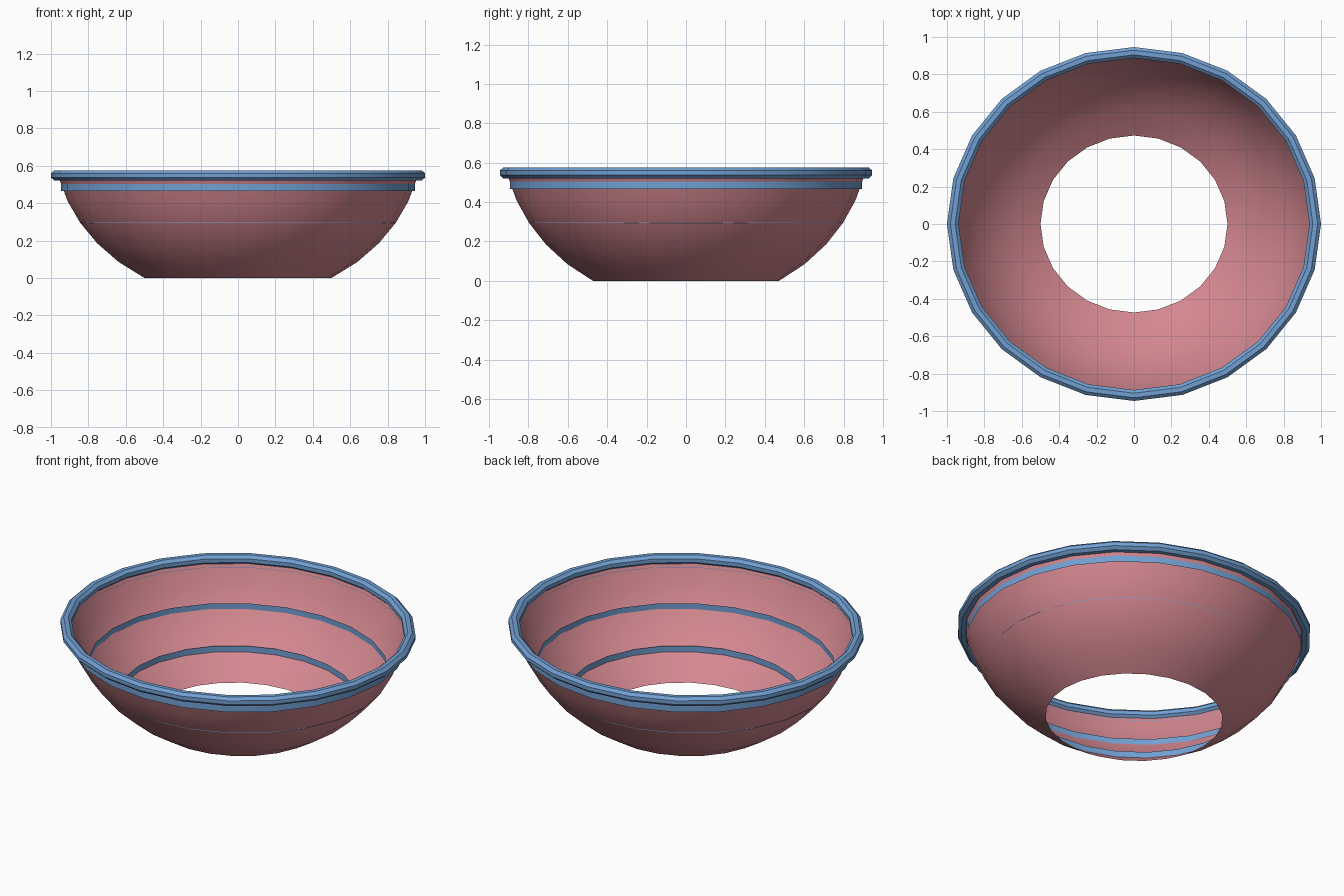
import bpy, bmesh, math

cube = bpy.data.objects.get("Cube")
if cube:
    bpy.data.objects.remove(cube, do_unlink=True)

SIDES = 24
DEPTH = 0.946  # the bowl is slightly oval, narrower in y


def material(name, rgb):
    m = bpy.data.materials.new(name)
    m.use_nodes = True
    m.diffuse_color = (*rgb, 1)
    m.node_tree.nodes["Principled BSDF"].inputs["Base Color"].default_value = (*rgb, 1)
    return m


pink = material("dusty pink", (0.66, 0.245, 0.28))
blue = material("soft blue", (0.165, 0.345, 0.64))


def revolve(name, profile, mat, closed=False):
    """Sweep (radius, z) points around the oval; the profile runs upwards."""
    bm = bmesh.new()
    rings = []
    for r, z in profile:
        ring = []
        for i in range(SIDES):
            a = math.tau * i / SIDES
            ring.append(bm.verts.new((r * math.cos(a), DEPTH * r * math.sin(a), z)))
        rings.append(ring)
    pairs = list(zip(rings, rings[1:]))
    if closed:
        pairs.append((rings[-1], rings[0]))
    for low, high in pairs:
        for i in range(SIDES):
            j = (i + 1) % SIDES
            bm.faces.new((low[i], low[j], high[j], high[i]))
    mesh = bpy.data.meshes.new(name)
    bm.to_mesh(mesh)
    bm.free()
    mesh.materials.append(mat)
    ob = bpy.data.objects.new(name, mesh)
    bpy.context.collection.objects.link(ob)
    bpy.ops.object.select_all(action='DESELECT')
    ob.select_set(True)
    bpy.context.view_layer.objects.active = ob
    bpy.ops.object.shade_smooth_by_angle(angle=math.radians(30))
    return ob


# Open-bottomed bowl wall following a rounded curve
heights = (0, 0.085, 0.185, 0.295, 0.41, 0.535)
revolve("bowl_wall",
        [(math.sqrt(0.25 + 1.954 * z - 1.32 * z * z), z) for z in heights], pink)

# Thick rolled rim with an eight-sided section
rim = []
for k in range(8):
    a = math.tau * (k + 0.5) / 8
    s = 1 / math.cos(math.pi / 8)
    rim.append((0.969 + 0.031 * s * math.cos(a), 0.548 + 0.0275 * s * math.sin(a)))
revolve("rim", rim, blue, closed=True)

# Thin upright bands: two lie inside the wall, the top one outside
for name, r, z0, z1 in (("lower_band", 0.668, 0.113, 0.150),
                        ("middle_band", 0.844, 0.293, 0.330),
                        ("upper_band", 0.946, 0.466, 0.506)):
    revolve(name, [(r, z0), (r, z1)], blue)
